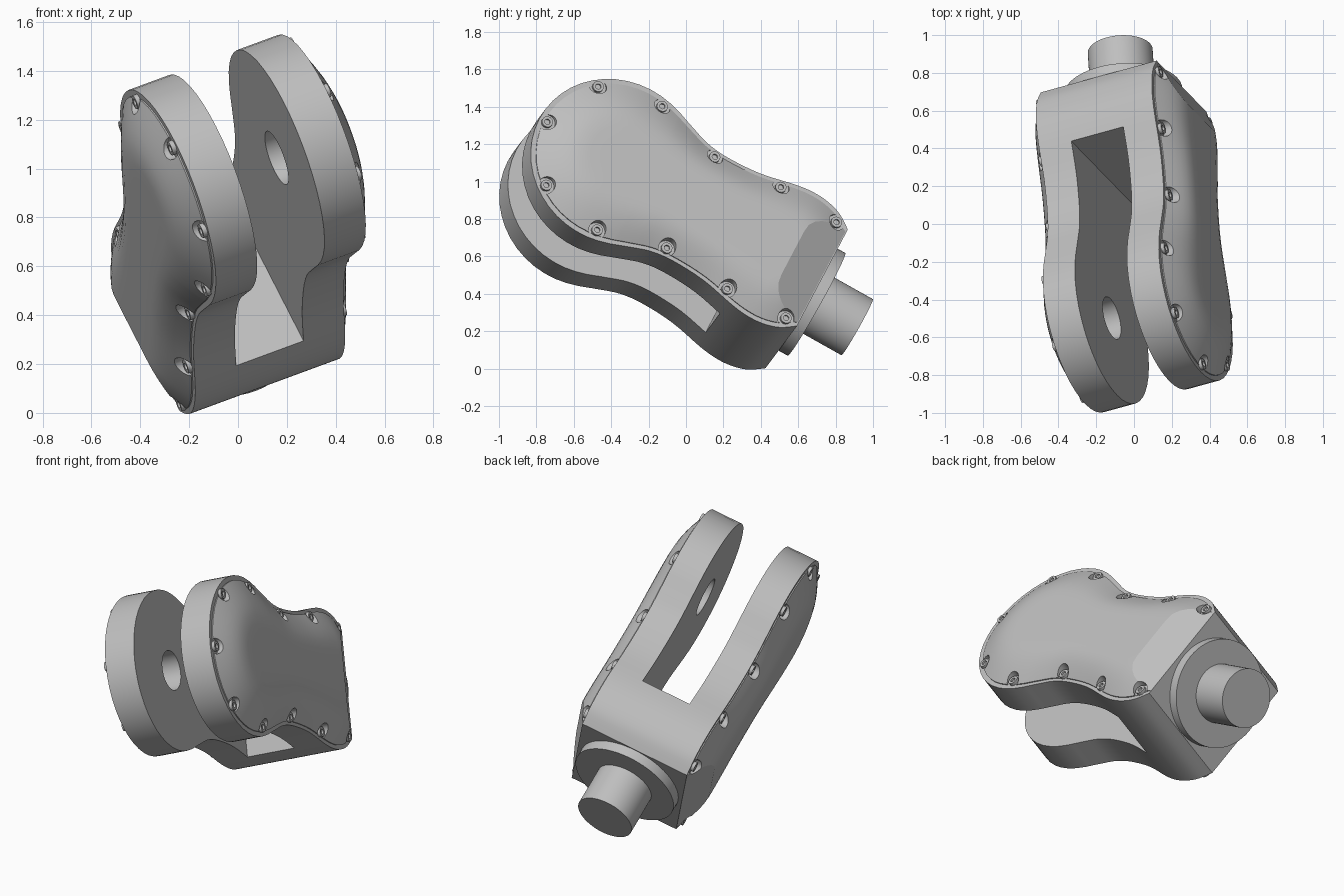
import bpy, bmesh, math
from mathutils import Matrix, Vector

if "Cube" in bpy.data.objects:
    bpy.data.objects.remove(bpy.data.objects["Cube"])

# Single flat grey
grey = bpy.data.materials.new("machined_grey")
grey.use_nodes = True
grey.diffuse_color = (0.52, 0.52, 0.52, 1)
grey.node_tree.nodes["Principled BSDF"].inputs["Base Color"].default_value = (0.52, 0.52, 0.52, 1)

# Tilted frame: local x = pin axis, y = shaft axis, z = fork height
W = Vector((0.91, 0.25, 0.335)).normalized()
H = Vector((-0.412, 0.424, 0.805))
H = (H - W * H.dot(W)).normalized()
A = H.cross(W)
FRAME = Matrix.Translation((-0.032, 0.31, 0.561)) @ Matrix((W, A, H)).transposed().to_4x4()

HALF = 0.3375      # half width of the fork body
END = 0.385        # flat end that carries the shaft
EYE, RAD = -0.884, 0.47
SPINE_END = 0.12


def make(name, bm):
    bmesh.ops.recalc_face_normals(bm, faces=bm.faces[:])
    mesh = bpy.data.meshes.new(name)
    bm.to_mesh(mesh)
    bm.free()
    mesh.materials.append(grey)
    ob = bpy.data.objects.new(name, mesh)
    bpy.context.collection.objects.link(ob)
    ob.matrix_world = FRAME
    return ob


def activate(ob):
    bpy.ops.object.select_all(action='DESELECT')
    ob.select_set(True)
    bpy.context.view_layer.objects.active = ob


def cut(ob, cutter):
    cutter.hide_render = True
    activate(ob)
    mod = ob.modifiers.new("cut", 'BOOLEAN')
    mod.object, mod.operation, mod.solver = cutter, 'DIFFERENCE', 'EXACT'
    bpy.context.view_layer.update()
    bpy.ops.object.modifier_apply(modifier=mod.name)
    bpy.data.objects.remove(cutter)


def smooth(ob, angle=28):
    activate(ob)
    bpy.ops.object.shade_smooth_by_angle(angle=math.radians(angle))


def mirror(ob):
    activate(ob)
    ob.modifiers.new("mirror", 'MIRROR').use_mirror_merge = False
    bpy.ops.object.modifier_apply(modifier="mirror")


def cylinder(bm, axis, center, radius, depth, segments):
    turn = Matrix.Rotation(math.pi / 2, 4, 'Y' if axis == 'X' else 'X')
    return bmesh.ops.create_cone(
        bm, cap_ends=True, segments=segments, radius1=radius, radius2=radius,
        depth=depth, matrix=Matrix.Translation(center) @ turn)["verts"]


def spline(points, steps):
    # Catmull-Rom through the points
    out = []
    pts = [points[0]] + points + [points[-1]]
    for p0, p1, p2, p3 in zip(pts, pts[1:], pts[2:], pts[3:]):
        for i in range(steps):
            t = i / steps
            out.append(0.5 * (2 * p1 + (p2 - p0) * t + (2 * p0 - 5 * p1 + 4 * p2 - p3) * t * t
                              + (3 * p1 - p0 - 3 * p2 + p3) * t ** 3))
    return out + [points[-1]]


# Upper half outline: round eye, waist, bulge, flat end
half = [Vector((EYE + RAD * math.cos(math.radians(d)), RAD * math.sin(math.radians(d))))
        for d in range(180, 68, -8)]
waist = [Vector(p) for p in ((-0.704, 0.436), (-0.6, 0.395), (-0.49, 0.357), (-0.36, 0.343),
                             (-0.17, 0.355), (0.03, 0.4), (0.14, 0.412), (0.23, 0.403),
                             (0.31, 0.375), (END, 0.32))]
half += spline(waist, 4)
end_edge = [Vector((END, z)) for z in (0.16, 0, -0.16)]
outline = half + end_edge + [Vector((p.x, -p.y)) for p in reversed(half[1:])]

# Fork body
bm = bmesh.new()
face = bm.faces.new([bm.verts.new((-HALF, p.x, p.y)) for p in outline])
side = bmesh.ops.extrude_face_region(bm, geom=[face])["geom"]
bmesh.ops.translate(bm, vec=(2 * HALF, 0, 0),
                    verts=[v for v in side if isinstance(v, bmesh.types.BMVert)])
body = make("fork_body", bm)

bm = bmesh.new()
bmesh.ops.create_cube(bm, size=1, matrix=Matrix.Translation((0, -1, 0))
                      @ Matrix.Diagonal((0.303, 2, 2, 1)))
cut(body, make("slot_cutter", bm))
bm = bmesh.new()
cylinder(bm, 'X', (0, EYE, 0), 0.116, 1, 48)
cut(body, make("pin_hole_cutter", bm))
smooth(body)

# Domed side cover, built as rings closing on the centre line
bm = bmesh.new()
rings = []
for k, t in enumerate((0.06, 0.06, 0.11, 0.17, 0.24, 0.32, 0.41, 0.52, 0.64, 0.8, 1)):
    rise = 0.006 + 0.085 * math.sin(math.pi / 2 * min(1, (t - 0.06) / 0.55))
    ring = []
    for p in outline:
        q = p.lerp(Vector((max(EYE, min(SPINE_END, p.x)), 0)), t)
        if p.x > END - 0.001 and k < 2:
            q.x = END - 0.004
        ring.append(bm.verts.new((HALF + (rise if k else -0.01), q.x, q.y)))
    rings.append(ring)
n = len(outline)
bm.faces.new(rings[0])
for lower, upper in zip(rings, rings[1:]):
    for i in range(n):
        j = (i + 1) % n
        bm.faces.new((lower[i], lower[j], upper[j], upper[i]))
bmesh.ops.remove_doubles(bm, verts=bm.verts[:], dist=0.0005)

# Flat slope towards the shaft end
sliced = bmesh.ops.bisect_plane(
    bm, geom=bm.verts[:] + bm.edges[:] + bm.faces[:], clear_outer=True,
    plane_co=(HALF + 0.004, END - 0.015, 0), plane_no=Vector((1, 0.45, 0)).normalized())
bmesh.ops.holes_fill(bm, sides=0, edges=[e for e in sliced["geom_cut"]
                                         if isinstance(e, bmesh.types.BMEdge)])
cover = make("side_covers", bm)

# Screw places, mirrored above and below the centre line
spots = [(-1.309, 0)]
for y, z in ((-1.156, 0.327), (-0.803, 0.41), (-0.428, 0.302), (-0.039, 0.337), (0.312, 0.318)):
    spots += [(y, z), (y, -z)]

bm = bmesh.new()
for y, z in spots:
    cylinder(bm, 'X', (HALF + 0.102, y, z), 0.046, 0.2, 24)
cut(cover, make("pocket_cutter", bm))
smooth(cover, 18)
mirror(cover)

# Socket head screws
bm = bmesh.new()
for y, z in spots:
    verts = cylinder(bm, 'X', (HALF + 0.006, y, z), 0.03, 0.026, 18)
    top = max({f for v in verts for f in v.link_faces}, key=lambda f: f.calc_center_median().x)
    bmesh.ops.inset_region(bm, faces=[top], thickness=0.015)
    rim = bmesh.ops.extrude_face_region(bm, geom=[top])["geom"]
    bmesh.ops.delete(bm, geom=[top], context='FACES_ONLY')
    bmesh.ops.translate(bm, vec=(-0.011, 0, 0),
                        verts=[v for v in rim if isinstance(v, bmesh.types.BMVert)])
screws = make("cover_screws", bm)
smooth(screws)
mirror(screws)

# Flange and shaft on the flat end
for name, radius, y0, y1 in (("flange", 0.315, END - 0.01, 0.445), ("shaft", 0.172, 0.43, 0.695)):
    bm = bmesh.new()
    cylinder(bm, 'Y', (0, (y0 + y1) / 2, 0), radius, y1 - y0, 64)
    smooth(make(name, bm))
